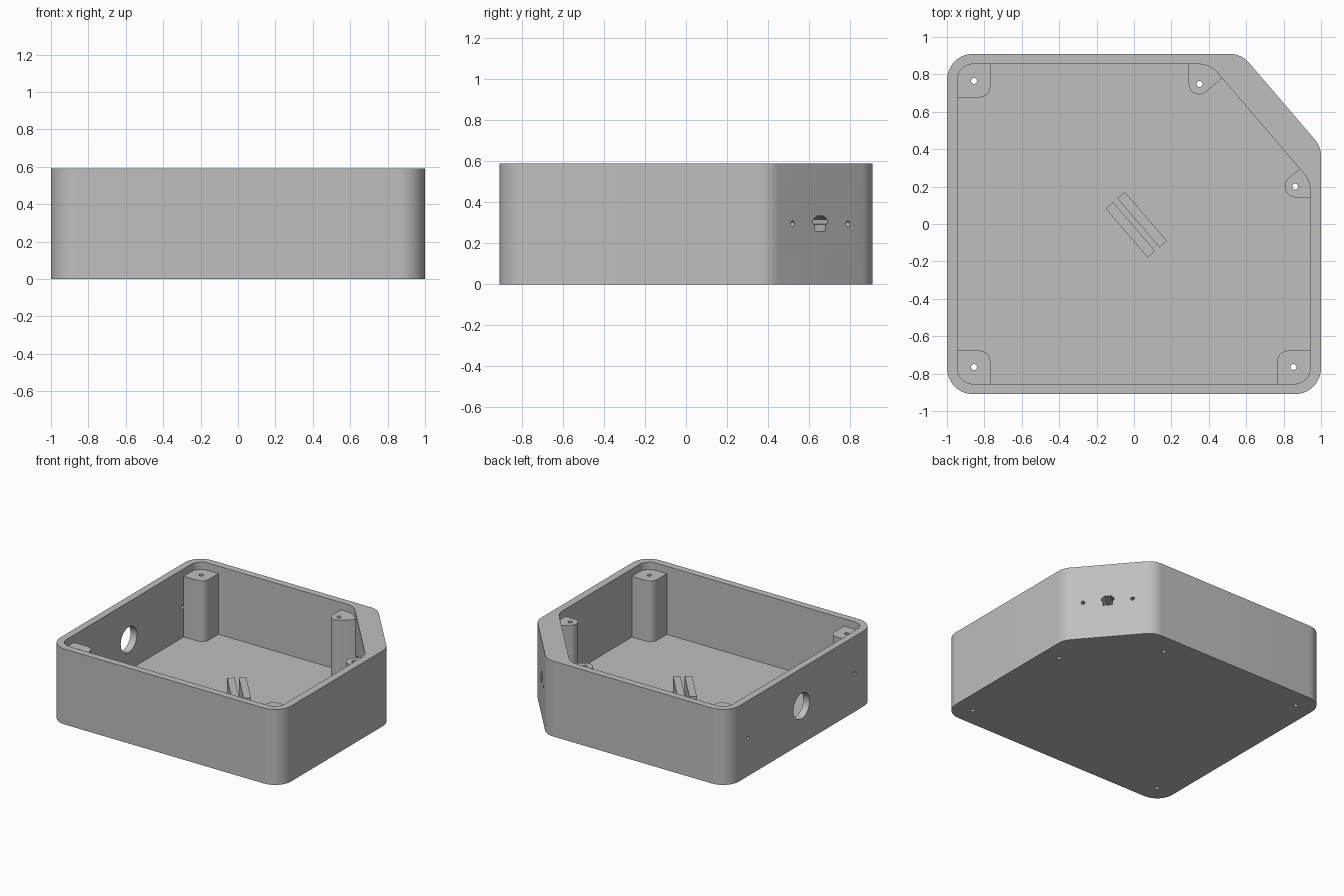
import bpy, bmesh, math
from mathutils import Vector, Matrix

cube = bpy.data.objects.get("Cube")
if cube:
    bpy.data.objects.remove(cube, do_unlink=True)

GREY = (0.52, 0.52, 0.52, 1)
grey = bpy.data.materials.new("plain grey")
grey.use_nodes = True
grey.diffuse_color = GREY
grey.node_tree.nodes["Principled BSDF"].inputs["Base Color"].default_value = GREY

HEIGHT, FLOOR, POST_TOP, MID = 0.59, 0.057, 0.532, 0.295


def rounded(points, steps=10):
    """Turn (x, y, radius) corners into an outline with arcs."""
    out = []
    for i, (x, y, r) in enumerate(points):
        p = Vector((x, y))
        if r == 0:
            out.append(p)
            continue
        a = (Vector(points[i - 1][:2]) - p).normalized()
        b = (Vector(points[(i + 1) % len(points)][:2]) - p).normalized()
        half = a.angle(b) / 2
        centre = p + (a + b).normalized() * (r / math.sin(half))
        start = p + a * (r / math.tan(half)) - centre
        end = p + b * (r / math.tan(half)) - centre
        sweep = start.angle_signed(end)
        for k in range(steps + 1):
            out.append(centre + Matrix.Rotation(-sweep * k / steps, 2) @ start)
    return out


def add_prism(bm, outline, low, high, matrix=Matrix()):
    base = bm.faces.new([bm.verts.new(matrix @ Vector((p[0], p[1], low))) for p in outline])
    top = bmesh.ops.extrude_face_region(bm, geom=[base])["geom"]
    lift = matrix.to_3x3() @ Vector((0, 0, high - low))
    bmesh.ops.translate(bm, verts=[v for v in top if isinstance(v, bmesh.types.BMVert)], vec=lift)


def circle(x, y, r, n=24):
    return [(x + r * math.cos(math.tau * k / n), y + r * math.sin(math.tau * k / n)) for k in range(n)]


def make(name, prisms):
    bm = bmesh.new()
    for args in prisms:
        add_prism(bm, *args)
    bmesh.ops.recalc_face_normals(bm, faces=bm.faces)
    mesh = bpy.data.meshes.new(name)
    bm.to_mesh(mesh)
    bm.free()
    mesh.materials.append(grey)
    ob = bpy.data.objects.new(name, mesh)
    bpy.context.collection.objects.link(ob)
    return ob


def cut(ob, cutters):
    for c in cutters:
        mod = ob.modifiers.new("cut", "BOOLEAN")
        mod.operation, mod.solver, mod.object = "DIFFERENCE", "EXACT", c
    deps = bpy.context.evaluated_depsgraph_get()
    mesh = bpy.data.meshes.new_from_object(ob.evaluated_get(deps))
    ob.modifiers.clear()
    ob.data = mesh


# Tray shell: outer outline and cavity, with one corner cut off diagonally
R = 0.14
outer = rounded([(-1, -.91, R), (1, -.91, R), (1, .413, R), (.574, .91, R), (-1, .91, R)])
inner = rounded([(-.945, -.855, .085), (.942, -.855, .085), (.942, .23, R),
                 (.406, .855, R), (-.945, .855, .085)])
shell = make("tray_shell", [(outer, 0, HEIGHT)])
cavity = make("cavity_cutter", [(inner, FLOOR, 1)])

# Frame on the diagonal wall: local x along the wall, local y up, local z outward
along = Vector((-.651, .759, 0)).normalized()
outward = Vector((.759, .651, 0)).normalized()
diagonal = Matrix((along, Vector((0, 0, 1)), outward)).transposed().to_4x4()
diagonal.translation = Vector((.793, .655, MID))

# Frame on the side wall: local x along y, local y up, local z along x
side = Matrix(((0, 0, 1, -1), (1, 0, 0, 0), (0, 1, 0, MID), (0, 0, 0, 1)))

# Wall openings: round port, screw holes and socket opening
half_socket = [(.022, .038), (.046, .02), (.046, 0), (.034, -.004), (.034, -.036)]
socket = half_socket + [(-u, v) for u, v in reversed(half_socket)]
openings = make("opening_cutter", [
    (circle(0, 0, .1, 48), -.1, .1, side),
    (circle(.66, 0, .014), -.1, .1, side),
    (circle(-.66, 0, .014), -.1, .1, side),
    (socket, -.3, .1, diagonal),
    (circle(.178, 0, .014), -.3, .1, diagonal),
    (circle(-.178, 0, .014), -.3, .1, diagonal),
])

# Vertical screw holes through posts and floor
screws = [(-.855, .765), (-.855, -.765), (.852, -.765), (.35, .748), (.862, .2)]
screw_holes = make("screw_hole_cutter", [(circle(x, y, .016), -.1, 1) for x, y in screws])


# Screw posts: three square corner posts and two beside the diagonal wall
def corner_post(sx, sy, edge, wall):
    return [(sx * edge, sy * .677, .06), (sx * wall, sy * .677, 0),
            (sx * wall, sy * .87, .09), (sx * edge, sy * .87, 0)]


posts = {
    "back_right_post": corner_post(-1, 1, .768, .96),
    "front_right_post": corner_post(-1, -1, .768, .96),
    "front_left_post": corner_post(1, -1, .765, .957),
    "diagonal_back_post": [(.292, .87, 0), (.292, .627, .056), (.49, .797, 0), (.42, .87, 0)],
    "diagonal_left_post": [(.96, .142, 0), (.96, .25, 0), (.897, .305, 0), (.707, .142, .058)],
}
parts = [shell]
cut(shell, [cavity, openings, screw_holes])
for name, corners in posts.items():
    post = make(name, [(rounded(corners), FLOOR - .02, POST_TOP)])
    cut(post, [screw_holes])
    parts.append(post)

for helper in (cavity, openings, screw_holes):
    bpy.data.objects.remove(helper, do_unlink=True)

# Board holder: two parallel bars on the floor with a slot between them
turn = Matrix.Translation((.012, -.004, 0)) @ Matrix.Rotation(math.atan2(.759, -.651), 4, "Z")
for name, s in (("holder_bar_inner", 1), ("holder_bar_outer", -1)):
    bar = [(-.173, s * .015), (.173, s * .015), (.173, s * .068), (-.173, s * .068)]
    parts.append(make(name, [(bar, FLOOR - .02, .175, turn)]))

# Smooth the round walls, keep the edges sharp
bpy.ops.object.select_all(action="DESELECT")
for ob in parts:
    ob.select_set(True)
bpy.context.view_layer.objects.active = shell
bpy.ops.object.shade_smooth_by_angle(angle=math.radians(30))
